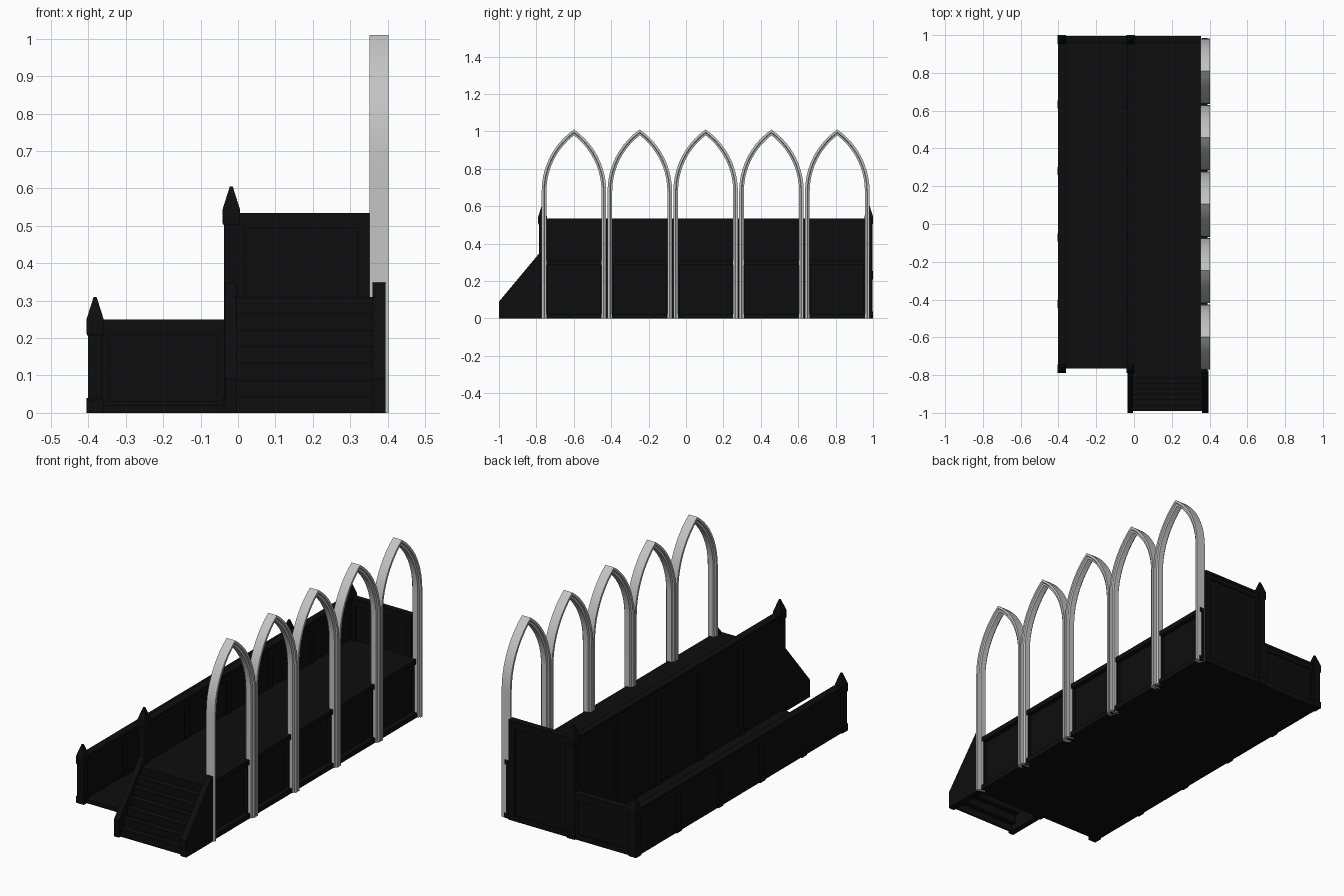
import bpy, bmesh, math
from mathutils import Vector

cube = bpy.data.objects.get("Cube")
if cube:
    bpy.data.objects.remove(cube, do_unlink=True)


def material(name, rgb, rough):
    m = bpy.data.materials.new(name)
    m.use_nodes = True
    m.diffuse_color = (*rgb, 1)
    node = m.node_tree.nodes["Principled BSDF"]
    node.inputs["Base Color"].default_value = (*rgb, 1)
    node.inputs["Roughness"].default_value = rough
    return m


WOOD = material("black wood", (0.004, 0.004, 0.004), 0.6)
STONE = material("pale grey stone", (0.55, 0.55, 0.55), 0.6)


def finish(name, bm, mat):
    bmesh.ops.recalc_face_normals(bm, faces=bm.faces)
    me = bpy.data.meshes.new(name)
    bm.to_mesh(me)
    bm.free()
    me.materials.append(mat)
    ob = bpy.data.objects.new(name, me)
    bpy.context.collection.objects.link(ob)
    return ob


def box(bm, x, y, z):
    vs = bmesh.ops.create_cube(bm, size=1)["verts"]
    for v in vs:
        v.co = Vector([a + (b - a) * (c + 0.5) for (a, b), c in zip((x, y, z), v.co)])


def loft(bm, rings, closed_ends=True):
    """Skin a list of equal vertex rings."""
    rows = [[bm.verts.new(p) for p in r] for r in rings]
    n = len(rows[0])
    for a, b in zip(rows, rows[1:]):
        for i in range(n):
            j = (i + 1) % n
            bm.faces.new((a[i], a[j], b[j], b[i]))
    if closed_ends:
        bm.faces.new(rows[0])
        bm.faces.new(rows[-1])


def prism_x(bm, profile, x0, x1):
    loft(bm, [[(x, y, z) for y, z in profile] for x in (x0, x1)])


BACK, FRONT = 0.985, -0.775
BAY = (BACK - FRONT) / 5
BAYS = [FRONT + BAY * i for i in range(6)]
FLOOR = 0.31


# Corner posts with plinth, capital block and pointed finial
def post(name, x, y, top):
    bm = bmesh.new()

    def ring(h, z):
        return [(x + sx * h, y + sy * h, z) for sx, sy in ((-1, -1), (1, -1), (1, 1), (-1, 1))]
    h = top - 0.06
    steps = [(0.023, 0), (0.023, 0.035), (0.019, 0.04), (0.019, h - 0.045),
             (0.023, h - 0.038), (0.023, h), (0.004, top), (0.001, top)]
    loft(bm, [ring(a, b) for a, b in steps])
    finish(name, bm, WOOD)


for label, x, top in (("lower", -0.382, 0.31), ("upper", -0.018, 0.605)):
    post(label + "_front_post", x, -0.767, top)
    post(label + "_back_post", x, 0.977, top)


# Long panelled walls with cap rail, skirting and pilasters
def long_wall(name, x, top):
    bm = bmesh.new()
    y = (FRONT, BACK)
    box(bm, (x - 0.009, x + 0.009), y, (0, top - 0.01))
    box(bm, (x - 0.02, x + 0.02), y, (top - 0.014, top))
    box(bm, (x - 0.016, x + 0.016), y, (top - 0.04, top - 0.014))
    box(bm, (x - 0.016, x + 0.016), y, (0, 0.03))
    for b in BAYS[1:-1]:
        box(bm, (x - 0.016, x + 0.016), (b - 0.017, b + 0.017), (0.03, top - 0.04))
        box(bm, (x - 0.023, x + 0.02), (b - 0.021, b + 0.021), (0, 0.04))
    finish(name, bm, WOOD)


long_wall("lower_long_wall", -0.382, 0.25)
long_wall("upper_long_wall", -0.018, 0.535)


# End walls closing the back
def end_wall(name, x0, x1, top):
    bm = bmesh.new()
    y = 0.977
    box(bm, (x0, x1), (y - 0.009, y + 0.009), (0, top - 0.01))
    box(bm, (x0, x1), (y - 0.018, y + 0.018), (top - 0.014, top))
    for z in ((0, 0.03), (top - 0.04, top - 0.014)):
        box(bm, (x0, x1), (y - 0.015, y + 0.015), z)
    for xs in ((x0, x0 + 0.035), (x1 - 0.035, x1)):
        box(bm, xs, (y - 0.015, y + 0.015), (0.03, top - 0.04))
    finish(name, bm, WOOD)


end_wall("lower_end_wall", -0.38, -0.02, 0.25)
end_wall("upper_end_wall", -0.016, 0.354, 0.535)

# Floors
bm = bmesh.new()
box(bm, (-0.385, -0.018), (-0.765, 0.977), (0, 0.02))
finish("lower_floor", bm, WOOD)

bm = bmesh.new()
box(bm, (-0.018, 0.36), (FRONT, 0.977), (0, FLOOR))
box(bm, (0.36, 0.384), (FRONT, BACK), (FLOOR - 0.025, FLOOR))
box(bm, (0.36, 0.388), (FRONT, BACK), (0, 0.025))
for b in BAYS:
    box(bm, (0.36, 0.375), (max(b - 0.035, FRONT), min(b + 0.035, BACK)), (0.025, FLOOR - 0.025))
finish("upper_platform", bm, WOOD)

# Stairs: hollow flight of thin treads and risers
STEPS = 7
bm = bmesh.new()
rise, run = FLOOR / STEPS, 0.2 / STEPS
for i in range(STEPS):
    y = -0.985 + run * i
    box(bm, (-0.01, 0.37), (y, y + 0.01), (rise * i, rise * (i + 1) - 0.008))
    box(bm, (-0.01, 0.37), (y - 0.004, y + run + 0.01), (rise * (i + 1) - 0.008, rise * (i + 1)))
finish("stair_steps", bm, WOOD)

bm = bmesh.new()
side = [(-1, 0), (FRONT, 0), (FRONT, 0.348), (-0.785, 0.348), (-1, 0.09)]
for x0, x1 in ((-0.034, -0.004), (0.36, 0.394)):
    prism_x(bm, side, x0, x1)
finish("stair_sides", bm, WOOD)

# Pointed arches: moulded section swept up a leg, over two arcs and down again
HALF, SPRING, OFFSET, MID = 0.1725, 0.68, 0.23, 0.3775
RADIUS = HALF + OFFSET
SECTION = [(0, -0.0255), (0, 0.0255), (0.012, 0.0255), (0.015, 0.018),
           (0.025, 0.015), (0.025, -0.015), (0.015, -0.018), (0.012, -0.0255)]


def half_arch(yc, sign):
    rings = [[(MID + w, yc + sign * (HALF - d), 0) for d, w in SECTION]]
    arc = 10
    for i in range(arc + 1):
        ring = []
        for d, w in SECTION:
            r = RADIUS - d
            a = math.acos(OFFSET / r) * i / arc
            ring.append((MID + w, yc + sign * (r * math.cos(a) - OFFSET), SPRING + r * math.sin(a)))
        rings.append(ring)
    return rings


for i in range(5):
    yc = (BAYS[i] + BAYS[i + 1]) / 2
    left, right = half_arch(yc, -1), half_arch(yc, 1)
    bm = bmesh.new()
    loft(bm, left + right[-2::-1])
    ob = finish("arch_%d" % (i + 1), bm, STONE)
    bpy.ops.object.select_all(action="DESELECT")
    ob.select_set(True)
    bpy.context.view_layer.objects.active = ob
    bpy.ops.object.shade_smooth_by_angle(angle=math.radians(30))
